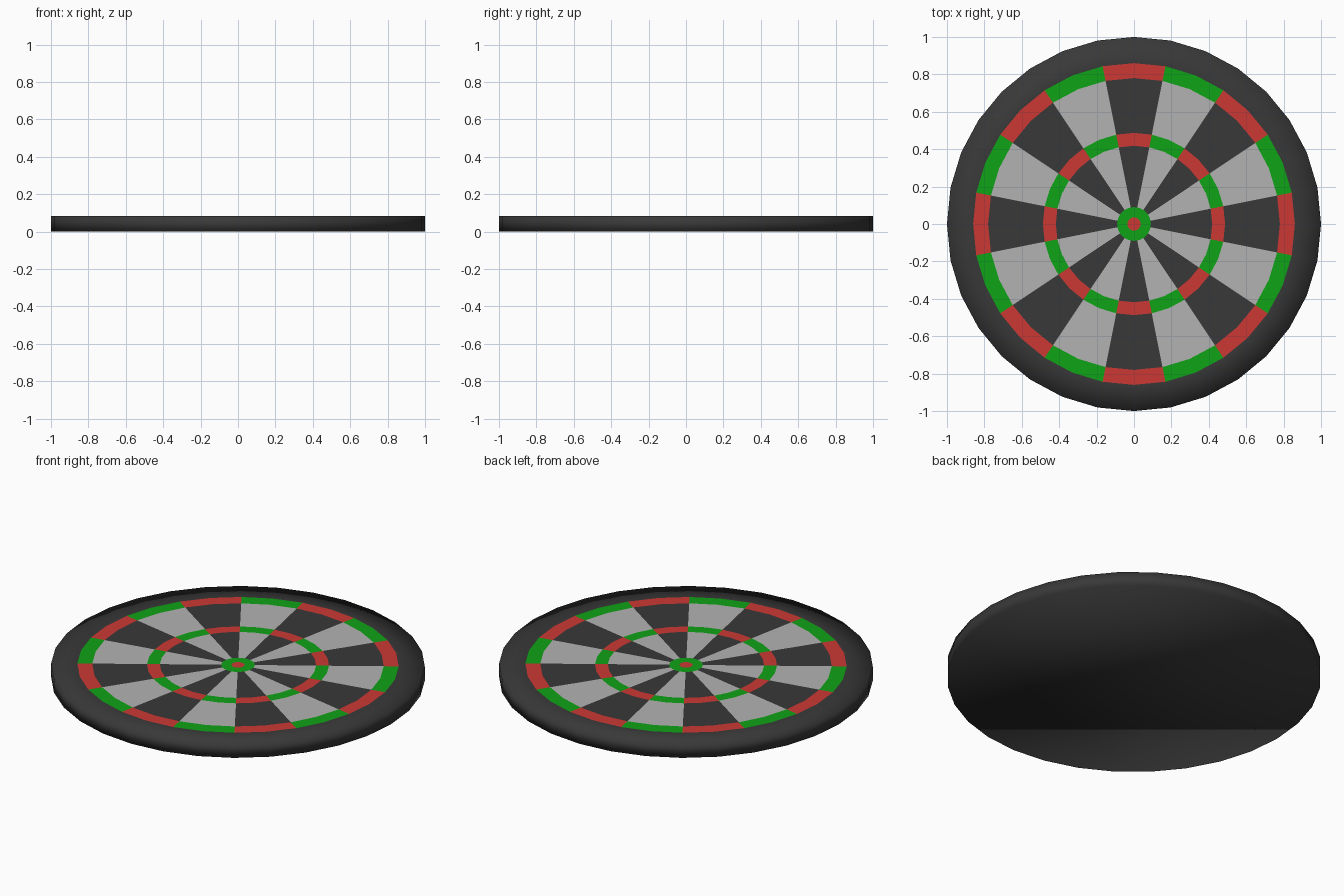
import bpy, bmesh
from math import sin, cos, pi

if "Cube" in bpy.data.objects:
    bpy.data.objects.remove(bpy.data.objects["Cube"])

SIDES = 32
TOP = 0.083


def material(name, rgb):
    m = bpy.data.materials.new(name)
    m.diffuse_color = (*rgb, 1)
    m.use_nodes = True
    m.node_tree.nodes["Principled BSDF"].inputs["Base Color"].default_value = m.diffuse_color
    return m


BLACK = material("black", (0.04, 0.04, 0.04))
LIGHT = material("pale_grey", (0.45, 0.45, 0.45))
RED = material("red", (0.6, 0.04, 0.035))
GREEN = material("green", (0.005, 0.37, 0.008))


def circle(bm, r, z):
    # Ring of vertices, counter-clockwise seen from above
    return [bm.verts.new((r * cos(2 * pi * i / SIDES), r * sin(2 * pi * i / SIDES), z))
            for i in range(SIDES)]


def bridge(bm, outer, inner):
    return [bm.faces.new((outer[i], outer[(i + 1) % SIDES],
                          inner[(i + 1) % SIDES], inner[i])) for i in range(SIDES)]


def finish(bm, name, mats):
    me = bpy.data.meshes.new(name)
    bm.to_mesh(me)
    bm.free()
    for m in mats:
        me.materials.append(m)
    ob = bpy.data.objects.new(name, me)
    bpy.context.collection.objects.link(ob)
    return ob


def band(name, r_out, r_in, even, odd):
    # Flat ring split into 16 wedges of alternating colour
    bm = bmesh.new()
    faces = bridge(bm, circle(bm, r_out, TOP), circle(bm, r_in, TOP))
    for i, f in enumerate(faces):
        f.material_index = ((i + 1) // 2) % 2
    return finish(bm, name, [even, odd])


# Board body: back, side wall and black outer rim
bm = bmesh.new()
low, high, inner = circle(bm, 1, 0), circle(bm, 1, TOP), circle(bm, 0.86, TOP)
bm.faces.new(low[::-1])
bridge(bm, low, high)
bridge(bm, high, inner)
for f in bm.faces:
    f.smooth = True
finish(bm, "board_body", [BLACK])

# Scoring rings and wedges, from the outside in
band("outer_ring", 0.86, 0.78, RED, GREEN)
band("outer_wedges", 0.78, 0.487, BLACK, LIGHT)
band("inner_ring", 0.487, 0.418, RED, GREEN)
band("inner_wedges", 0.418, 0.09, BLACK, LIGHT)
band("bull_ring", 0.09, 0.035, GREEN, GREEN)

# Centre disc
bm = bmesh.new()
bm.faces.new(circle(bm, 0.035, TOP))
finish(bm, "bullseye", [RED])
